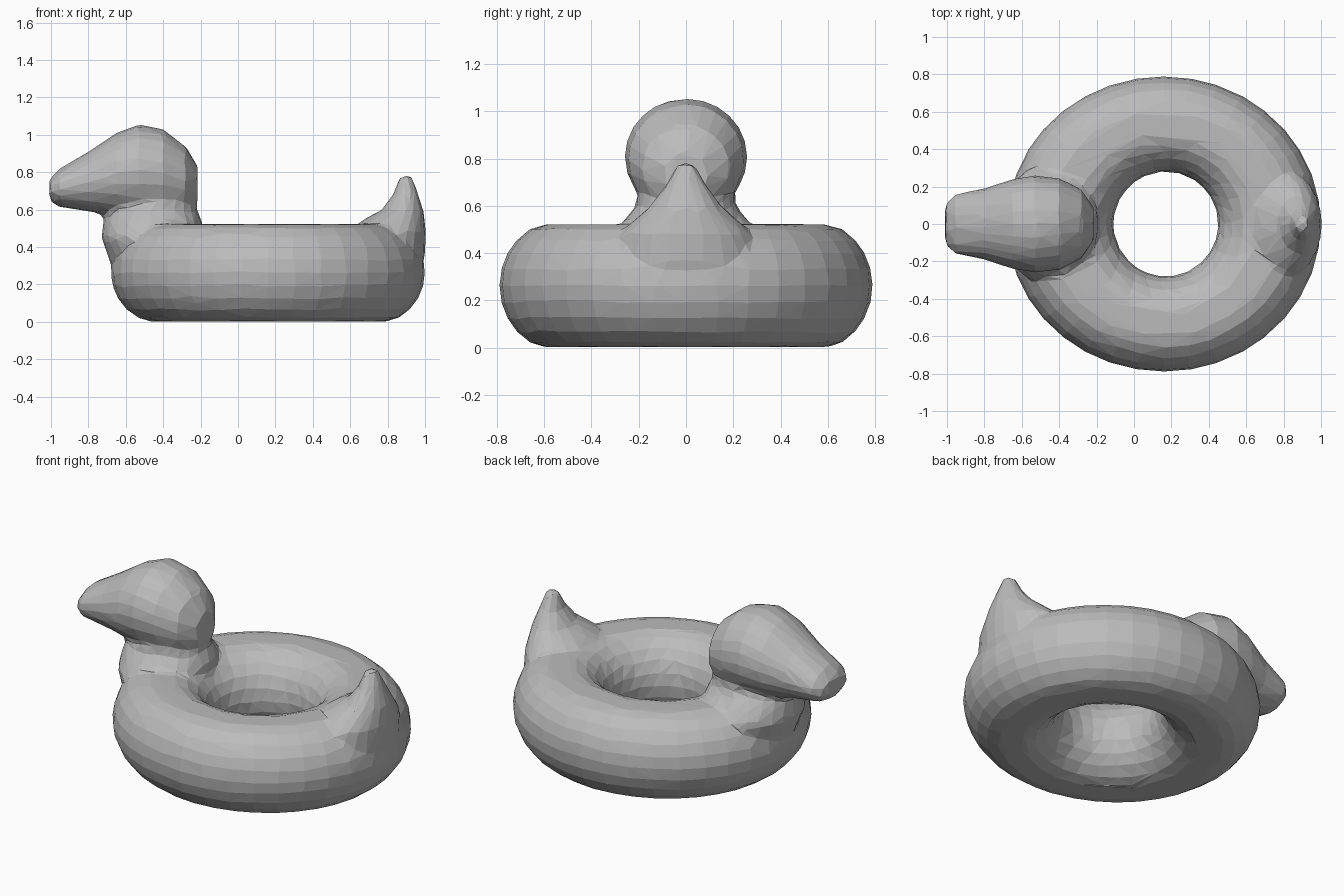
import bpy, bmesh
from math import sin, cos, tau
from mathutils import Vector

cube = bpy.data.objects.get("Cube")
if cube:
    bpy.data.objects.remove(cube, do_unlink=True)

SIDES = 24
bm = bmesh.new()


def ring(point):
    return [bm.verts.new(point(tau * i / SIDES)) for i in range(SIDES)]


def bridge(a, b):
    for i in range(SIDES):
        j = (i + 1) % SIDES
        bm.faces.new((a[i], a[j], b[j], b[i]))


def loft(sections, along_x=False):
    """Elliptical sections (position, low, high, half width), capped at both ends."""
    rings = []
    for pos, low, high, half in sections:
        mid, rad = (low + high) / 2, (high - low) / 2

        def point(t):
            across, side = mid + rad * cos(t), half * sin(t)
            return (pos, side, across) if along_x else (across, side, pos)
        rings.append(ring(point))
    for a, b in zip(rings, rings[1:]):
        bridge(a, b)
    bm.faces.new(rings[0][::-1])
    bm.faces.new(rings[-1])


def soft(v):
    """Flatten the tube slightly at its top and bottom."""
    return max(-1, min(1, v * 1.06))


# Inflated ring: slightly oval outside, round hole
tube = []
for k in range(36):
    a = tau * k / 36
    outer = Vector((0.16 + 0.84 * cos(a), 0.79 * sin(a), 0))
    inner = Vector((0.17 + 0.28 * cos(a), 0.28 * sin(a), 0))
    mid, half = (outer + inner) / 2, (outer - inner) / 2
    tube.append(ring(lambda t: mid + half * cos(t) + Vector((0, 0, 0.262 + 0.26 * soft(sin(t))))))
for k in range(36):
    bridge(tube[k - 1], tube[k])

# Chest and neck
loft([(0.25, -0.66, -0.22, 0.24), (0.45, -0.73, -0.19, 0.32),
      (0.53, -0.72, -0.19, 0.27), (0.6, -0.70, -0.22, 0.21),
      (0.75, -0.66, -0.22, 0.20)])

# Head tapering into the bill
loft([(-1.01, 0.65, 0.76, 0.11), (-0.96, 0.615, 0.815, 0.16),
      (-0.8, 0.59, 0.91, 0.19), (-0.65, 0.57, 1.01, 0.24),
      (-0.53, 0.56, 1.055, 0.26), (-0.4, 0.56, 1.03, 0.245),
      (-0.28, 0.58, 0.94, 0.185), (-0.215, 0.63, 0.83, 0.09)], along_x=True)

# Pointed tail
loft([(0.35, 0.6, 1.0, 0.3), (0.48, 0.6, 1.005, 0.28), (0.54, 0.66, 1.0, 0.22),
      (0.6, 0.77, 0.99, 0.15), (0.68, 0.83, 0.965, 0.09), (0.78, 0.865, 0.93, 0.035)])

bmesh.ops.recalc_face_normals(bm, faces=bm.faces)
mesh = bpy.data.meshes.new("duck_float")
bm.to_mesh(mesh)
bm.free()
duck = bpy.data.objects.new("duck_float", mesh)
bpy.context.collection.objects.link(duck)

# Plain grey vinyl
grey = (0.5, 0.5, 0.5, 1)
mat = bpy.data.materials.new("grey_vinyl")
mat.use_nodes = True
mat.diffuse_color = grey
mat.node_tree.nodes["Principled BSDF"].inputs["Base Color"].default_value = grey
mesh.materials.append(mat)

# Fuse the parts into one skin, then reduce it to coarse flat facets
fuse = duck.modifiers.new("fuse", "REMESH")
fuse.mode = "VOXEL"
fuse.voxel_size = 0.022
blend = duck.modifiers.new("blend", "SMOOTH")
blend.iterations = 3
facets = duck.modifiers.new("facets", "DECIMATE")
facets.ratio = 0.045
facets.use_collapse_triangulate = True
